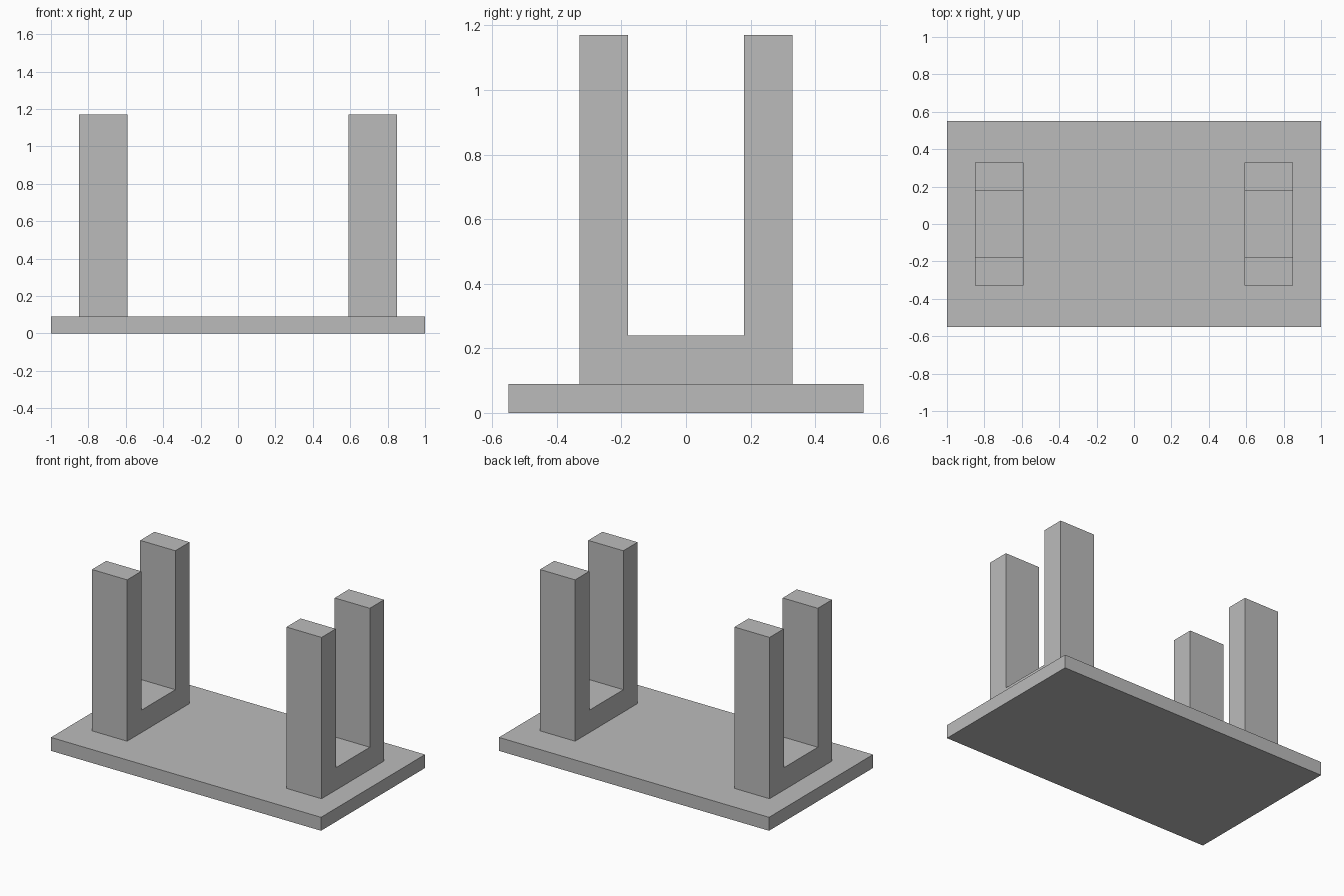
import bpy
import bmesh

default = bpy.data.objects.get("Cube")
if default:
    bpy.data.objects.remove(default, do_unlink=True)

GREY = (0.5, 0.5, 0.5, 1.0)
grey = bpy.data.materials.new("plain grey")
grey.use_nodes = True
grey.diffuse_color = GREY
grey.node_tree.nodes["Principled BSDF"].inputs["Base Color"].default_value = GREY


def extruded(name, profile, x0, x1):
    """Solid made by sweeping a (y, z) profile along x."""
    bm = bmesh.new()
    face = bm.faces.new([bm.verts.new((x0, y, z)) for y, z in profile])
    swept = bmesh.ops.extrude_face_region(bm, geom=[face])["geom"]
    verts = [v for v in swept if isinstance(v, bmesh.types.BMVert)]
    bmesh.ops.translate(bm, verts=verts, vec=(x1 - x0, 0, 0))
    bmesh.ops.recalc_face_normals(bm, faces=bm.faces)
    mesh = bpy.data.meshes.new(name)
    bm.to_mesh(mesh)
    bm.free()
    mesh.materials.append(grey)
    obj = bpy.data.objects.new(name, mesh)
    bpy.context.collection.objects.link(obj)
    return obj


# Flat base plate
BASE_TOP = 0.09
extruded("base_plate",
         [(-0.55, 0), (0.55, 0), (0.55, BASE_TOP), (-0.55, BASE_TOP)], -1, 1)

# U-shaped cradles, one at each end of the plate
OUTER, INNER, SLOT, TOP = 0.33, 0.18, 0.24, 1.17
half = [(OUTER, BASE_TOP), (OUTER, TOP), (INNER, TOP), (INNER, SLOT)]
cradle = half + [(-y, z) for y, z in reversed(half)]
for name, side in (("right_cradle", -1), ("left_cradle", 1)):
    extruded(name, cradle, side * 0.59, side * 0.85)
